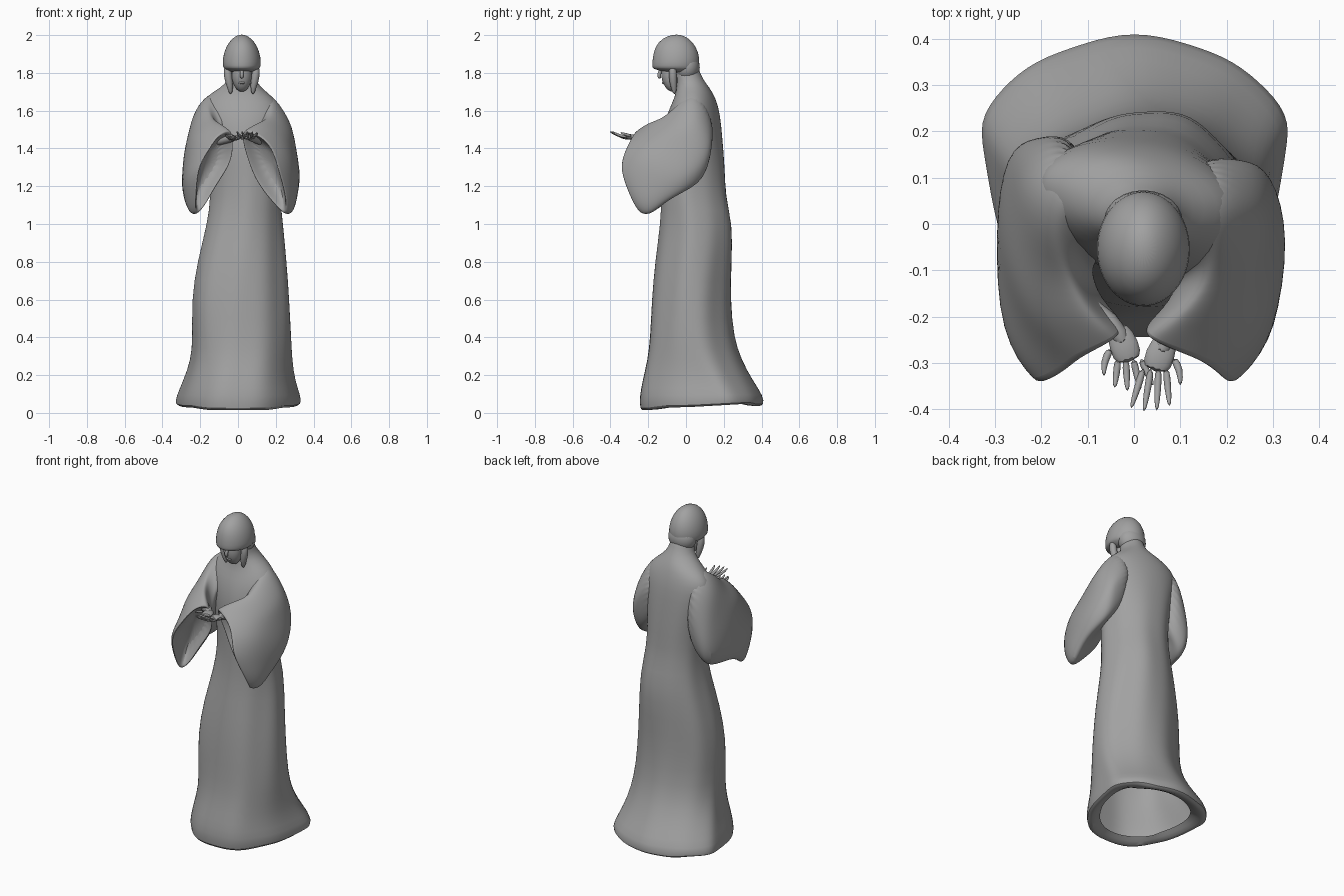
import bpy, bmesh
from math import sin, cos, pi, radians
from mathutils import Vector

cube = bpy.data.objects.get("Cube")
if cube:
    bpy.data.objects.remove(cube, do_unlink=True)

stone = bpy.data.materials.new("grey stone")
stone.use_nodes = True
stone.diffuse_color = (.36, .36, .36, 1)
stone.node_tree.nodes["Principled BSDF"].inputs["Base Color"].default_value = (.36, .36, .36, 1)


def finish(name, bm, subdiv, angle=60):
    """Turn a bmesh into a smooth shaded object."""
    bmesh.ops.recalc_face_normals(bm, faces=bm.faces)
    mesh = bpy.data.meshes.new(name)
    bm.to_mesh(mesh)
    bm.free()
    mesh.materials.append(stone)
    obj = bpy.data.objects.new(name, mesh)
    bpy.context.collection.objects.link(obj)
    if subdiv:
        mod = obj.modifiers.new("smooth surface", "SUBSURF")
        mod.levels = mod.render_levels = subdiv
    bpy.ops.object.select_all(action="DESELECT")
    obj.select_set(True)
    bpy.context.view_layer.objects.active = obj
    bpy.ops.object.shade_smooth_by_angle(angle=radians(angle))
    return obj


def loft(name, rings, subdiv=1, hollow=False):
    """Skin a row of equal rings; a hollow loft stays open at its first ring."""
    bm = bmesh.new()
    rows = [[bm.verts.new(p) for p in ring] for ring in rings]
    n = len(rows[0])
    for a, b in zip(rows, rows[1:]):
        for i in range(n):
            j = (i + 1) % n
            bm.faces.new((a[i], a[j], b[j], b[i]))
    if not hollow:
        bm.faces.new(rows[0])
    bm.faces.new(rows[-1])
    return finish(name, bm, subdiv)


def spline(p0, p1, p2, p3, t):
    return .5 * (2 * p1 + (p2 - p0) * t + (2 * p0 - 5 * p1 + 4 * p2 - p3) * t * t
                 + (3 * p1 - p0 - 3 * p2 + p3) * t ** 3)


def closed_ring(points, steps=5):
    pts = [Vector(p) for p in points]
    n = len(pts)
    return [spline(pts[i - 1], pts[i], pts[(i + 1) % n], pts[(i + 2) % n], k / steps)
            for i in range(n) for k in range(steps)]


def box_ring(z, x0, x1, y0, y1, mid=.5, fold=0, count=36):
    """Oval ring inside the given bounds; mid places its widest line."""
    cx, cy = (x0 + x1) / 2, y0 + (y1 - y0) * mid
    ring = []
    for i in range(count):
        a = 2 * pi * i / count
        c, s = cos(a), sin(a)
        r = 1 + fold * (sin(5 * a + 2 * z) + .6 * sin(9 * a - 3 * z))
        depth = y1 - cy if s > 0 else cy - y0
        ring.append(Vector((cx + c * r * (x1 - x0) / 2, cy + s * r * depth, z)))
    return ring


def tube(name, points, radii, sides=8, flat=1):
    """Tapered limb along a path."""
    pts = [Vector(p) for p in points]
    rings = []
    for i, p in enumerate(pts):
        d = (pts[min(i + 1, len(pts) - 1)] - pts[max(i - 1, 0)]).normalized()
        ref = Vector((0, 0, 1)) if abs(d.z) < .8 else Vector((0, 1, 0))
        u = d.cross(ref).normalized()
        v = u.cross(d)
        rings.append([p + radii[i] * (u * cos(2 * pi * k / sides) + v * flat * sin(2 * pi * k / sides))
                      for k in range(sides)])
    return loft(name, rings)


def ellipsoid(name, centre, size, tilt=0):
    bm = bmesh.new()
    bmesh.ops.create_uvsphere(bm, u_segments=24, v_segments=14, radius=1)
    for v in bm.verts:
        v.co = Vector(a * b for a, b in zip(v.co, size))
        v.co.y, v.co.z = (v.co.y * cos(tilt) - v.co.z * sin(tilt),
                          v.co.y * sin(tilt) + v.co.z * cos(tilt))
        v.co += Vector(centre)
    return finish(name, bm, 0)


# Robe: open trailing hem rolled under, straight skirt, waist, sloping shoulders, neck
robe_rows = [
    (.045, -.25, .25, -.18, .33, .62, 0),
    (.01, -.3, .3, -.23, .38, .64, .01),
    (.015, -.335, .335, -.255, .41, .66, .015),
    (.09, -.325, .33, -.257, .405, .65, .018),
    (.17, -.29, .3, -.24, .35, .62, .02),
    (.28, -.25, .285, -.21, .29, .55, .02),
    (.4, -.242, .28, -.193, .25, .5, .02),
    (.6, -.25, .27, -.183, .235, .5, .022),
    (.8, -.22, .255, -.163, .243, .5, .022),
    (1, -.165, .235, -.133, .25, .5, .02),
    (1.15, -.145, .22, -.122, .215, .5, .015),
    (1.3, -.155, .215, -.12, .21, .5, .01),
    (1.45, -.185, .225, -.125, .195, .55, .01),
    (1.58, -.22, .24, -.1, .18, .55, 0),
    (1.65, -.2, .21, -.065, .16, .55, 0),
    (1.7, -.13, .15, -.05, .14, .55, 0),
    (1.74, -.065, .105, -.05, .11, .5, 0),
    (1.79, -.045, .085, -.06, .075, .5, 0),
    (1.86, -.045, .085, -.08, .06, .5, 0),
]
robe_rings = [box_ring(*row) for row in robe_rows]
for ring in robe_rings[:3]:
    for p in ring:
        # lift the hem at the sides and back
        p.z += .06 * max(0, p.y) + .015 * (abs(p.x) > .2)
for ring in robe_rings[10:16]:
    for p in ring:
        # the shoulders turn slightly
        p.y -= .12 * p.x
loft("robe", robe_rings, hollow=True)

# Wide sleeves: each ring is top, shoulder side, back, bottom, inner
sleeve_rows = [
    ((.09, .04, 1.7), (.14, .12, 1.66), (.13, .15, 1.52), (.1, .08, 1.4), (.06, -.06, 1.55)),
    ((.17, .01, 1.68), (.245, .07, 1.6), (.24, .14, 1.46), (.2, .09, 1.29), (.1, -.09, 1.5)),
    ((.18, -.06, 1.62), (.285, .02, 1.52), (.295, .12, 1.34), (.25, .05, 1.2), (.09, -.11, 1.4)),
    ((.15, -.13, 1.555), (.285, -.09, 1.46), (.335, -.02, 1.22), (.27, -.08, 1.15), (.09, -.14, 1.33)),
    ((.09, -.2, 1.53), (.235, -.22, 1.45), (.31, -.25, 1.24), (.28, -.18, 1.04), (.08, -.17, 1.28)),
    ((.025, -.245, 1.485), (.13, -.3, 1.45), (.22, -.35, 1.28), (.24, -.24, 1.05), (.06, -.2, 1.3)),
]
for side, width, turn, droop in (("left", 1, 0, 0), ("right", -.92, .2, .7)):
    rings = [closed_ring(row) for row in sleeve_rows]
    cuff = rings[-1]
    middle = sum(cuff, Vector()) / len(cuff)
    rings.append([middle + (p - middle) * .92 + Vector((.004, .005, 0)) for p in cuff])
    rings.append([middle + (p - middle) * .6 + Vector((.05, .09, .01)) for p in cuff])
    for ring in rings:
        for p in ring:
            p.x *= width
            # the rear of the turned sleeve sits further back and hangs lower
            p.y += turn * max(0, p.y + .1)
            p.z -= droop * max(0, p.y) * min(1, max(0, 8 - 5 * p.z))
            # soft drapery waves
            p.x += .006 * sin(22 * p.z + 14 * p.y)
    loft(side + "_sleeve", rings, 2)

# Cupped hands: forearm, palm, four fingers and a thumb
hands = (
    ("left", 1, Vector((.055, -.285, 1.46)), .045, .012),
    ("right", -1, Vector((-.02, -.265, 1.455)), .02, -.005),
)
for side, s, palm, reach, lift in hands:
    wrist = palm + Vector((.02 * s, .05, 0))
    tube(side + "_forearm", [(.15 * s, -.15, 1.43), wrist, palm], (.03, .024, .02), 10)
    tube(side + "_palm", [wrist, palm, palm + Vector((-.01 * s, -.035, .002))],
         (.024, .036, .03), 10, .45)
    for f in range(4):
        start = palm + Vector(((f - 1.5) * .016 - .01 * s, -.025, 0))
        spread = (f - 1.5) * .012 - .01 * s
        length = reach + (.045, .052, .05, .04)[f]
        tip = start + Vector((spread, -length, .02 + lift))
        knuckle = start.lerp(tip, .55) - Vector((0, 0, .01))
        tube(f"{side}_finger_{f + 1}", [start, knuckle, tip], (.009, .0085, .004))
    thumb = palm + Vector((.03 * s, -.005, .005))
    tube(side + "_thumb", [thumb, thumb + Vector((.015 * s, -.025, .008)),
                           thumb + Vector((.015 * s, -.06, .02))], (.01, .009, .004))

# Bowed head: hood with a recessed opening, face, nose, lips and side locks
hood_rows = [
    (2.003, .005, .035, -.07, -.03), (1.985, -.03, .07, -.125, .015),
    (1.94, -.065, .105, -.165, .055), (1.88, -.082, .122, -.178, .074),
    (1.835, -.082, .122, -.18, .07), (1.822, -.074, .114, -.176, .066),
    (1.815, -.06, .1, -.15, .065), (1.8, -.045, .085, -.1, .06),
]
loft("hood", [box_ring(*row, count=24) for row in hood_rows])
ellipsoid("hood_back", (.02, .005, 1.83), (.085, .068, .08))
ellipsoid("face", (.02, -.08, 1.785), (.052, .05, .085), .15)
tube("nose", [(.02, -.128, 1.83), (.02, -.146, 1.79), (.02, -.138, 1.768)], (.008, .013, .008))
tube("lips", [(0, -.116, 1.747), (.02, -.124, 1.748), (.04, -.116, 1.747)], (.004, .008, .004))
for side, s in (("left", 1), ("right", -1)):
    tube(side + "_hair_lock", [(.02 + .076 * s, -.07, 1.84), (.02 + .074 * s, -.07, 1.78),
                               (.02 + .062 * s, -.065, 1.73), (.02 + .058 * s, -.06, 1.685)],
         (.022, .024, .02, .007))
